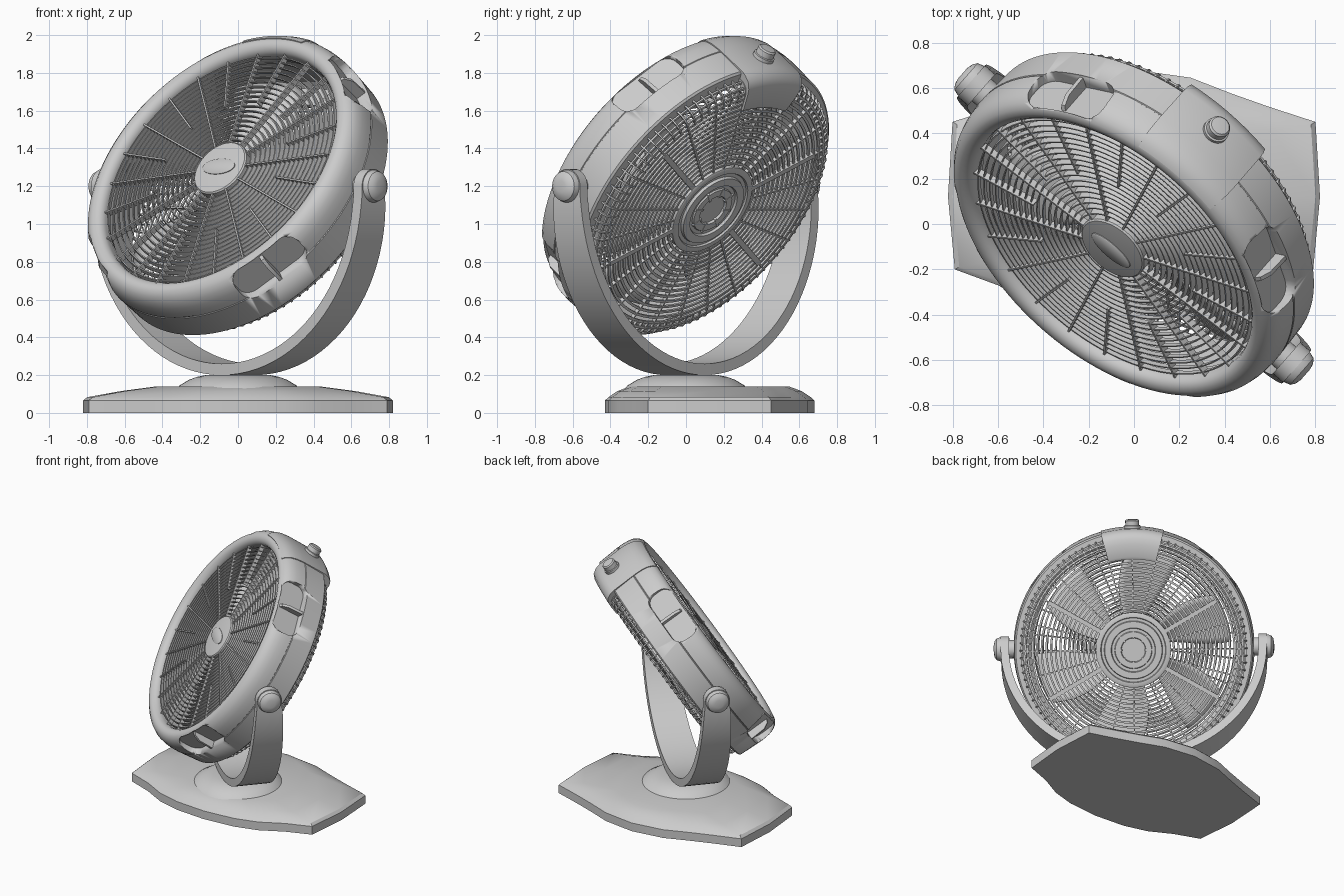
import bpy, bmesh
from math import sin, cos, pi, radians
from mathutils import Matrix, Vector

if "Cube" in bpy.data.objects:
    bpy.data.objects.remove(bpy.data.objects["Cube"])

YAW = Matrix.Rotation(radians(-41.3), 4, 'Z')
STAND = Matrix.Translation((0, 0, 1.2)) @ YAW
HEAD = STAND @ Matrix.Rotation(radians(-34), 4, 'X')   # local: x pivot axis, -y front, z up
ID = Matrix()


def make(name, bm, mat=HEAD, angle=35):
    bmesh.ops.recalc_face_normals(bm, faces=bm.faces[:])
    me = bpy.data.meshes.new(name)
    bm.to_mesh(me)
    bm.free()
    ob = bpy.data.objects.new(name, me)
    bpy.context.collection.objects.link(ob)
    ob.matrix_world = mat
    bpy.ops.object.select_all(action='DESELECT')
    ob.select_set(True)
    bpy.context.view_layer.objects.active = ob
    bpy.ops.object.shade_smooth_by_angle(angle=radians(angle))
    return ob


def loft(bm, rows, wrap=False, caps=True):
    """Skin closed loops of points."""
    vs = [[bm.verts.new(p) for p in r] for r in rows]
    n = len(rows[0])
    for i in range(len(vs) if wrap else len(vs) - 1):
        a, b = vs[i], vs[(i + 1) % len(vs)]
        for j in range(n):
            k = (j + 1) % n
            bm.faces.new((a[j], a[k], b[k], b[j]))
    if caps and not wrap:
        bm.faces.new(vs[0])
        bm.faces.new(vs[-1])


def lathe(bm, prof, segs=96, a0=0, a1=360):
    """Revolve closed (radius, forward) profile round the fan axis."""
    full = a1 - a0 == 360
    ang = [radians(a0 + (a1 - a0) * i / segs) for i in range(segs if full else segs + 1)]
    loft(bm, [[(r * cos(t), -s, r * sin(t)) for r, s in prof] for t in ang], full)


def disc(bm, prof, segs=64):
    """Stacked circles along the fan axis, capped at both ends."""
    loft(bm, [[(r * cos(2 * pi * i / segs), -s, r * sin(2 * pi * i / segs))
               for i in range(segs)] for r, s in prof])


def rib(bm, prof, width, deg):
    """Flat radial rib with (radius, forward) outline."""
    rot = Matrix.Rotation(-radians(deg), 4, 'Y')
    loft(bm, [[rot @ Vector((r, -s, w)) for r, s in prof] for w in (-width / 2, width / 2)])


def box(bm, size, mat):
    return bmesh.ops.create_cube(bm, size=1, matrix=mat @ Matrix.Diagonal((*size, 1)))


# base plate: outline lofted up through a chamfer to a smaller flat top
half = [(.25, -.41), (.43, -.36), (.6, -.27), (.79, -.2), (.82, .12), (.8, .45),
        (.6, .515), (.43, .575), (.25, .645)]
outline = [(0, -.43)] + half + [(0, .68)] + [(-x, y) for x, y in reversed(half)]
bm = bmesh.new()
loft(bm, [[(x * kx, .12 + (y - .12) * ky, z) for x, y in outline] for z, kx, ky in
          ((0, 1, 1), (.065, 1, 1), (.083, .975, .965), (.115, .76, .88), (.14, .53, .76))])
make('base_plate', bm, ID, 25)

# swivel dome
bm = bmesh.new()
disc(bm, [(.33, -.12), (.31, -.145), (.26, -.175), (.22, -.19), (.17, -.2), (.1, -.2)])
make('swivel_dome', bm, Matrix.Rotation(radians(90), 4, 'X'))

# U-shaped yoke with rounded ends, broader towards the bottom
R, H, DROP = .925, .03, -.045
side = [(R, .092 * sin(radians(t)), 1, 0, .092 * cos(radians(t))) for t in range(84, -1, -12)]
arc = [(R * cos(t), DROP + R * sin(t), cos(t), sin(t), .092 + .04 * abs(sin(t)) ** .7)
       for t in [-pi * i / 48 for i in range(49)]]
rows = side + arc + [(-x, z, -nx, nz, w) for x, z, nx, nz, w in reversed(side)]
bm = bmesh.new()
loft(bm, [[(x + nx * h, y * w, z + nz * h) for h, y in ((-H, -1), (H, -1), (H, 1), (-H, 1))]
          for x, z, nx, nz, w in rows])
make('yoke', bm, STAND)

# pivot knobs, one each side
for sgn, name in ((1, 'right'), (-1, 'left')):
    bm = bmesh.new()
    disc(bm, [(.065, .82), (.065, .9), (.088, .905), (.086, .96), (.078, .985),
              (.058, 1.0), (.03, 1.006)], 32)
    make(name + '_pivot_knob', bm, HEAD @ Matrix.Rotation(sgn * pi / 2, 4, 'Z'))

# casing ring with parting groove
bm = bmesh.new()
lathe(bm, [(.77, -.15), (.845, -.15), (.856, -.14), (.865, .028), (.861, .031), (.861, .035),
           (.865, .038), (.864, .07), (.86, .11), (.85, .15), (.83, .182), (.805, .2),
           (.78, .205), (.755, .197), (.738, .18), (.732, .16), (.73, .1), (.77, .06)], 120)
casing = make('casing', bm)

# four grip pockets cut into the casing shoulder, each with a divider
cut, div = bmesh.new(), bmesh.new()
for deg in (45, 135, 225, 315):
    rot = Matrix.Rotation(radians(90 - deg), 4, 'Y')
    b = bmesh.new()
    box(b, (.42, .19, .2), rot @ Matrix.Translation((0, -.1, .895)))
    radial = rot @ Vector((0, 0, 1))
    edges = [e for e in b.edges
             if abs((e.verts[0].co - e.verts[1].co).normalized().dot(radial)) > .9]
    bmesh.ops.bevel(b, geom=edges, offset=.07, segments=6, affect='EDGES', profile=.5)
    tmp = bpy.data.meshes.new('tmp')
    b.to_mesh(tmp)
    b.free()
    cut.from_mesh(tmp)
    bpy.data.meshes.remove(tmp)
    rib(div, [(.78, .005), (.85, .005), (.845, .12), (.82, .165), (.78, .18)], .02, deg)
cutter = make('pocket_cutter', cut)
cutter.hide_render = True
cutter.hide_viewport = True
mod = casing.modifiers.new('pockets', 'BOOLEAN')
mod.operation, mod.solver, mod.object = 'DIFFERENCE', 'EXACT', cutter
make('pocket_dividers', div)

# control panel saddle over the top, with its knob
bm = bmesh.new()
lathe(bm, [(.8, .19), (.81, .203), (.835, .186), (.856, .152), (.867, .11), (.871, .05),
           (.866, -.15), (.858, -.18), (.835, -.215), (.8, -.232), (.76, -.236), (.67, -.236),
           (.655, -.228), (.655, -.2), (.76, -.2), (.8, -.12)], 16, 75, 105)
make('control_panel', bm)
bm = bmesh.new()
disc(bm, [(.058, .84), (.058, .885), (.05, .888), (.05, .92), (.042, .928), (.02, .93)], 32)
make('control_knob', bm, HEAD @ Matrix.Translation((0, .07, 0)) @ Matrix.Rotation(-pi / 2, 4, 'X'))

# front grille: louvre rings and radial ribs
bm = bmesh.new()
for i in range(18):
    r = .185 + i * .031
    lathe(bm, [(r, .165), (r + .006, .165), (r + .012, .138), (r + .006, .138)], 90)
make('front_grille_rings', bm)
bm = bmesh.new()
for i in range(24):
    r0 = .15 if i % 2 == 0 else .42
    rib(bm, [(r0, .135), (.74, .135), (.74, .17), (r0, .172)], .009, i * 15 + 7.5)
make('front_grille_ribs', bm)
bm = bmesh.new()
disc(bm, [(.165, .13), (.165, .17), (.158, .178), (.1, .185), (.02, .187)])
make('front_hub', bm)
bm = bmesh.new()
disc(bm, [(.11, .175), (.11, .189), (.1, .193)], 48)
make('hub_oval', bm, HEAD @ Matrix.Diagonal((1, 1, .45, 1)))

# back grille: flat rings, spokes, dense bent ribs at the rim
bm = bmesh.new()
wires = [(.29 + i * .0335, -.213) for i in range(15)] + [(.785, -.2), (.803, -.17)]
for r, s in wires:
    lathe(bm, [(r - .007, s - .005), (r + .007, s - .005), (r + .007, s + .005), (r - .007, s + .005)], 90)
make('back_grille_rings', bm)
bm = bmesh.new()
bent = [(.765, -.222), (.797, -.208), (.815, -.18), (.819, -.13), (.805, -.13), (.8, -.175),
        (.785, -.196), (.76, -.208)]
for i in range(96):
    rib(bm, [(.72, -.222)] + bent + [(.72, -.208)], .009, i * 3.75)
for i in range(24):
    rib(bm, [(.25, -.222), (.74, -.222), (.74, -.2), (.25, -.2)], .009, i * 15)
for deg in (30, 150, 210, 330):
    rib(bm, [(.25, -.225), (.69, -.225), (.69, -.195), (.25, -.195)], .03, deg)
make('back_grille_ribs', bm)

# stepped back hub with motor housing
bm = bmesh.new()
disc(bm, [(.16, -.04), (.2, -.1), (.27, -.18), (.27, -.225), (.262, -.23), (.235, -.23),
          (.23, -.22), (.21, -.22), (.205, -.235), (.16, -.235), (.155, -.222), (.135, -.222),
          (.13, -.23), (.09, -.23), (.085, -.218), (.02, -.218)])
for i in range(8):
    rib(bm, [(.08, -.232), (.14, -.232), (.14, -.21), (.08, -.21)], .012, i * 45)
make('motor_housing', bm)

# fan rotor: hub and six pitched blades
bm = bmesh.new()
disc(bm, [(.15, -.06), (.15, .08), (.13, .1), (.03, .1)], 48)
make('rotor_hub', bm)
bm = bmesh.new()
for b in range(6):
    grid = []
    for i in range(9):
        r = .14 + .56 * i / 8
        row = []
        for j in range(9):
            u = j / 4 - 1
            t = radians(b * 60 + 30 + (15 + 5 * sin(pi * i / 8)) * u + 12 * i / 8)
            row.append(bm.verts.new((r * cos(t), .02 - u * (.075 - .02 * i / 8) + .015 * u * u, r * sin(t))))
        grid.append(row)
    for i in range(8):
        for j in range(8):
            bm.faces.new((grid[i][j], grid[i + 1][j], grid[i + 1][j + 1], grid[i][j + 1]))
blades = make('fan_blades', bm)
blades.modifiers.new('thickness', 'SOLIDIFY').thickness = .008
